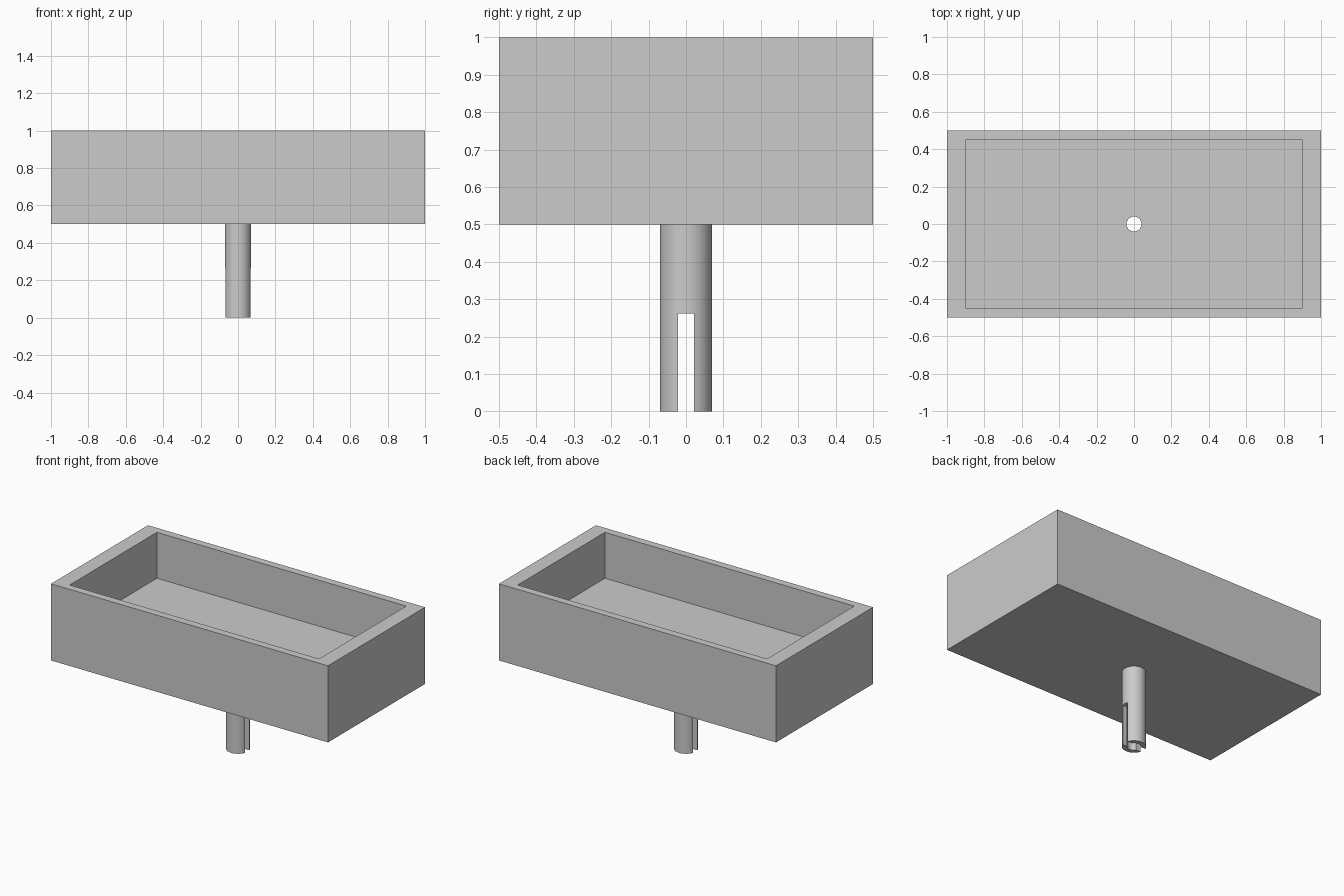
import bpy
import math

cube = bpy.data.objects.get("Cube")
if cube:
    bpy.data.objects.remove(cube, do_unlink=True)

# Single matt grey
GREY = (0.6, 0.6, 0.6, 1)
grey = bpy.data.materials.new("plain_grey")
grey.use_nodes = True
grey.diffuse_color = GREY
grey.node_tree.nodes["Principled BSDF"].inputs["Base Color"].default_value = GREY


def box(name, size, z_low):
    bpy.ops.mesh.primitive_cube_add(size=1, location=(0, 0, z_low + size[2] / 2))
    obj = bpy.context.object
    obj.name = name
    obj.scale = size
    bpy.ops.object.transform_apply(location=True, rotation=False, scale=True)
    obj.data.materials.append(grey)
    return obj


def cylinder(name, radius, z_low, z_high):
    bpy.ops.mesh.primitive_cylinder_add(
        vertices=64, radius=radius, depth=z_high - z_low,
        location=(0, 0, (z_low + z_high) / 2))
    obj = bpy.context.object
    obj.name = name
    bpy.ops.object.transform_apply(location=True, rotation=False, scale=True)
    obj.data.materials.append(grey)
    return obj


def carve(target, cutter):
    """Subtract the cutter from the target, then discard it."""
    cutter.hide_render = True
    mod = target.modifiers.new("cut", "BOOLEAN")
    mod.operation = "DIFFERENCE"
    mod.solver = "EXACT"
    mod.object = cutter
    bpy.ops.object.select_all(action="DESELECT")
    bpy.context.view_layer.objects.active = target
    target.select_set(True)
    bpy.ops.object.modifier_apply(modifier=mod.name)
    bpy.data.objects.remove(cutter, do_unlink=True)


def smooth(obj):
    bpy.ops.object.select_all(action="DESELECT")
    bpy.context.view_layer.objects.active = obj
    obj.select_set(True)
    bpy.ops.object.shade_smooth_by_angle(angle=math.radians(30))


BASE_Z = 0.5
FLOOR_Z = 0.7
BORE = 0.04

# Open basin with a thick floor and a drain hole
basin = box("basin", (2, 1, 0.5), BASE_Z)
carve(basin, box("cavity_cutter", (1.8, 0.9, 0.5), FLOOR_Z))
carve(basin, cylinder("drain_cutter", BORE, 0.4, 0.8))
smooth(basin)

# Hollow drain pipe, slotted from side to side at its lower end
pipe = cylinder("drain_pipe", 0.07, 0, BASE_Z)
carve(pipe, cylinder("bore_cutter", BORE, -0.1, 0.6))
carve(pipe, box("slot_cutter", (0.3, 0.044, 0.362), -0.1))
smooth(pipe)
